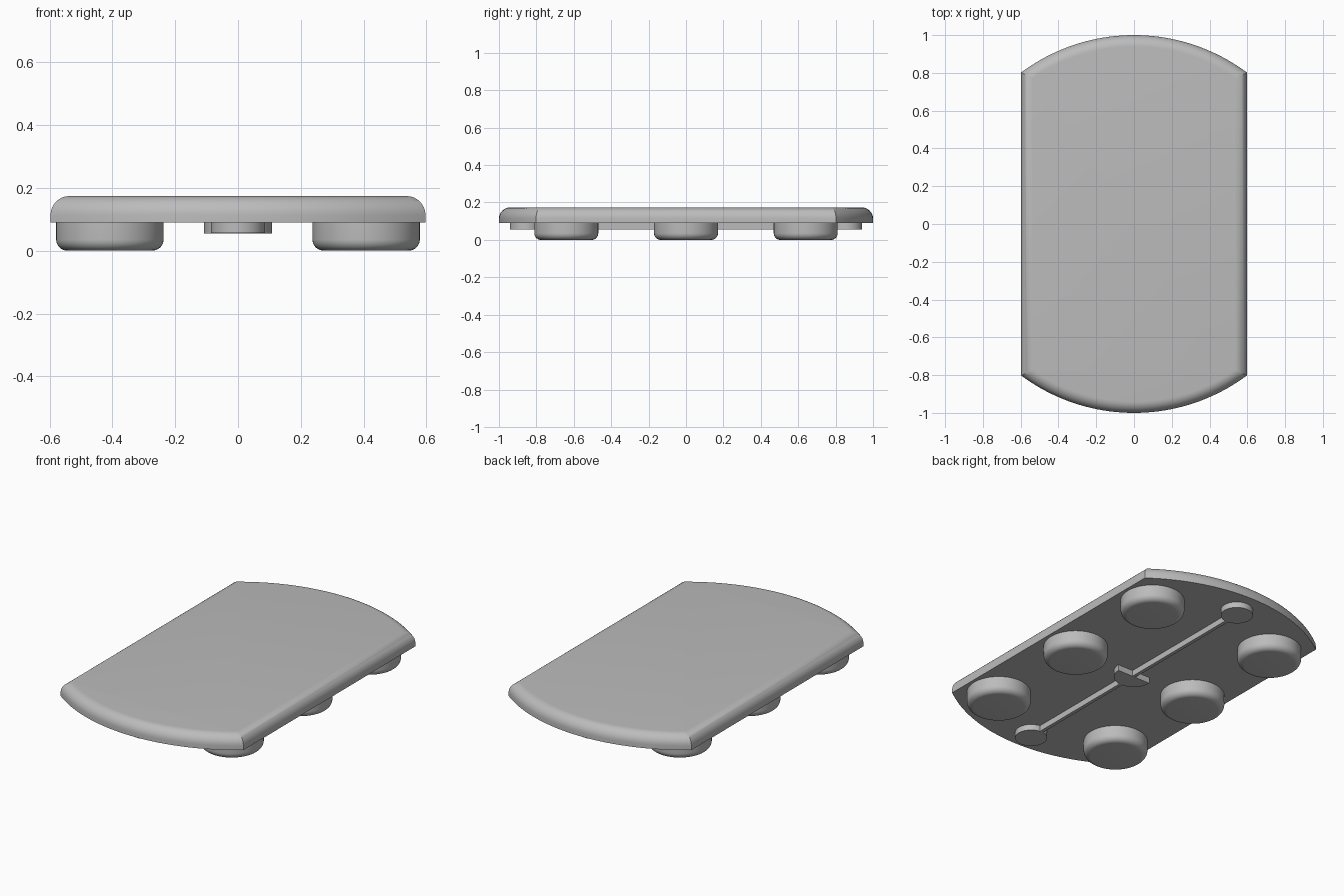
import bpy, bmesh, math

cube = bpy.data.objects.get("Cube")
if cube:
    bpy.data.objects.remove(cube)

grey = bpy.data.materials.new("plain grey")
grey.use_nodes = True
colour = (0.5, 0.5, 0.5, 1)
grey.diffuse_color = colour
grey.node_tree.nodes["Principled BSDF"].inputs["Base Color"].default_value = colour

SLAB_BASE, SLAB_TOP = 0.09, 0.174
RIB_BASE = 0.056


def arc(radius, start, end, steps):
    """Points along a circle arc about the origin, angles in degrees."""
    angles = [math.radians(start + (end - start) * i / steps) for i in range(steps + 1)]
    return [(radius * math.cos(a), radius * math.sin(a)) for a in angles]


def prism(name, outline, z0, z1, x=0, y=0, round_top=0, round_bottom=0):
    """Extrude an outline upwards and optionally round its top or bottom rim."""
    bm = bmesh.new()
    base = bm.faces.new([bm.verts.new((px + x, py + y, z0)) for px, py in outline])
    ret = bmesh.ops.extrude_face_region(bm, geom=[base], use_keep_orig=True)
    for v in ret["geom"]:
        if isinstance(v, bmesh.types.BMVert):
            v.co.z = z1
    bmesh.ops.recalc_face_normals(bm, faces=bm.faces)
    for level, amount in ((z1, round_top), (z0, round_bottom)):
        if amount:
            rim = [e for e in bm.edges if all(abs(v.co.z - level) < 1e-5 for v in e.verts)]
            bmesh.ops.bevel(bm, geom=rim, offset=amount, segments=8, profile=0.5,
                            affect='EDGES', clamp_overlap=True)
    mesh = bpy.data.meshes.new(name)
    bm.to_mesh(mesh)
    bm.free()
    mesh.materials.append(grey)
    obj = bpy.data.objects.new(name, mesh)
    bpy.context.collection.objects.link(obj)
    bpy.ops.object.select_all(action='DESELECT')
    obj.select_set(True)
    bpy.context.view_layer.objects.active = obj
    bpy.ops.object.shade_smooth_by_angle(angle=math.radians(30))
    return obj


# Slab with straight sides and arched ends
corner = math.degrees(math.acos(0.597))
outline = arc(1, corner, 180 - corner, 40) + arc(1, 180 + corner, 360 - corner, 40)
prism("slab", outline, SLAB_BASE, SLAB_TOP, round_top=0.062)

# Six round feet
foot = arc(0.171, 0, 360, 64)[:-1]
for side, x in (("right", -0.408), ("left", 0.408)):
    for row, y in (("front", -0.64), ("middle", 0), ("back", 0.64)):
        prism(f"{row}_{side}_foot", foot, 0, SLAB_BASE, x, y, round_bottom=0.036)

# Centre rib with a disc at each end and a half disc in the middle
disc = arc(0.086, 0, 360, 48)[:-1]
for row, y in (("front", -0.856), ("back", 0.856)):
    prism(f"{row}_rib_disc", disc, RIB_BASE, SLAB_BASE, 0, y)
prism("middle_half_disc", arc(0.108, 180, 360, 32), RIB_BASE - 0.001, SLAB_BASE)
w, l = 0.01, 0.8
prism("centre_rib", [(-w, -l), (w, -l), (w, l), (-w, l)], RIB_BASE, SLAB_BASE)
